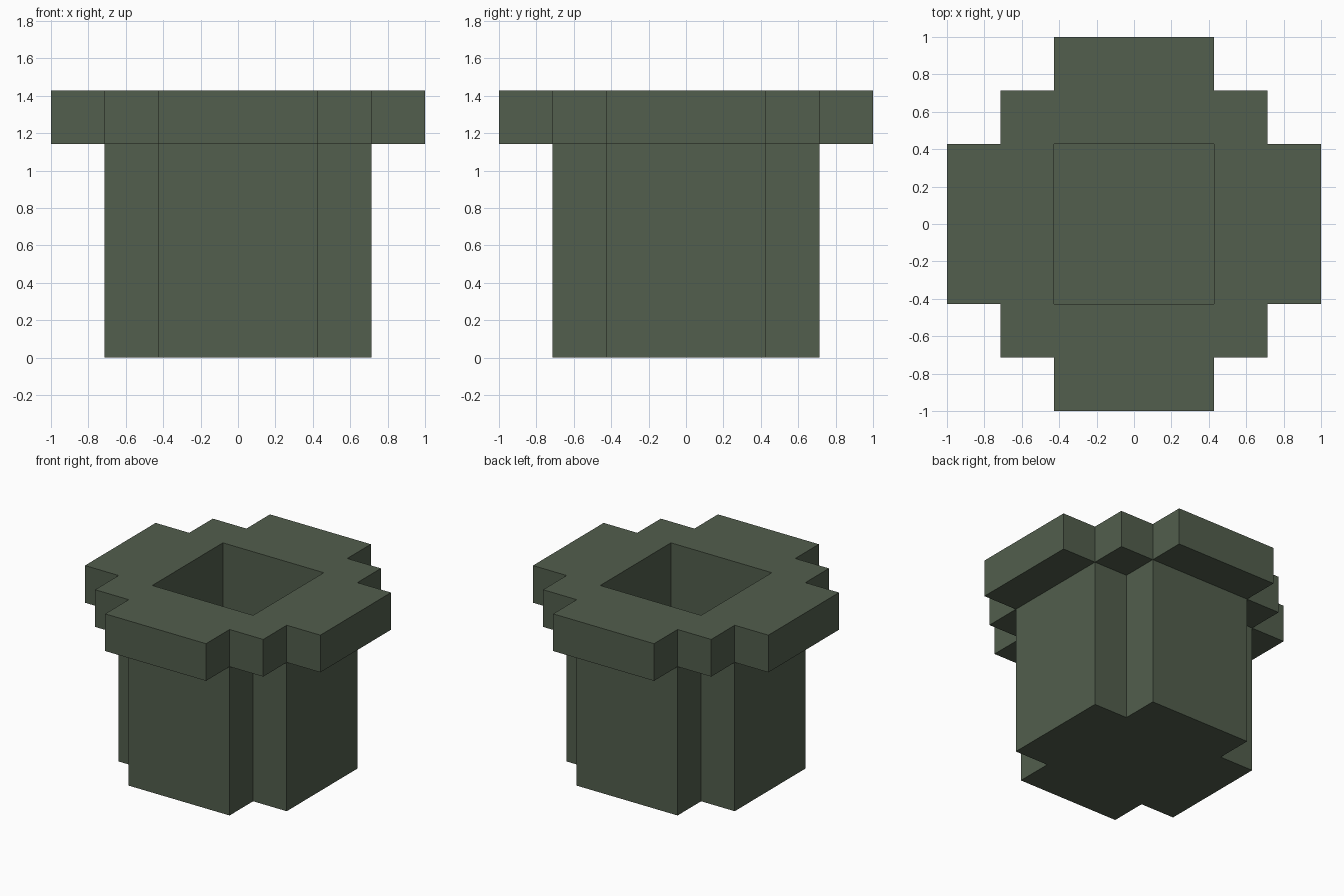
import bpy
import bmesh
from mathutils import Vector

if "Cube" in bpy.data.objects:
    bpy.data.objects.remove(bpy.data.objects["Cube"], do_unlink=True)

U = 2 / 7      # block size: the pot is 7 blocks wide and 5 high
HEIGHT = 5

# Dark green material
green = bpy.data.materials.new("dark_green")
green.use_nodes = True
color = (0.084, 0.112, 0.074, 1)
green.diffuse_color = color
bsdf = next(n for n in green.node_tree.nodes if n.type == "BSDF_PRINCIPLED")
bsdf.inputs["Base Color"].default_value = color
bsdf.inputs["Roughness"].default_value = 0.9


def filled(i, j, k):
    """True where the stepped pot has a solid block."""
    near, far = sorted((abs(i), abs(j)))
    if not 0 <= k < HEIGHT:
        return False
    if k > 0 and far <= 1:                        # square opening above the floor
        return False
    if k == HEIGHT - 1:                           # wide stepped rim
        return far <= 2 or (far == 3 and near <= 1)
    return far <= 2 and near <= 1                 # cross-shaped body


# Outer skin: one quad wherever a solid block meets empty space
bm = bmesh.new()
directions = [Vector(d) for d in
              ((1, 0, 0), (-1, 0, 0), (0, 1, 0), (0, -1, 0), (0, 0, 1), (0, 0, -1))]
for i in range(-3, 4):
    for j in range(-3, 4):
        for k in range(HEIGHT):
            if not filled(i, j, k):
                continue
            center = Vector((i, j, k + 0.5))
            for d in directions:
                if filled(i + int(d.x), j + int(d.y), k + int(d.z)):
                    continue
                a = Vector((d.y, d.z, d.x))
                b = d.cross(a)
                corners = [center + (d + a * s + b * t) / 2
                           for s, t in ((-1, -1), (1, -1), (1, 1), (-1, 1))]
                bm.faces.new([bm.verts.new(c * U) for c in corners])
bmesh.ops.remove_doubles(bm, verts=bm.verts, dist=0.001)

# Merge flat panels; the ring-shaped top keeps its grid
bm.normal_update()
edges = [e for e in bm.edges if all(f.normal.z < 0.5 for f in e.link_faces)]
verts = [v for v in bm.verts if all(f.normal.z < 0.5 for f in v.link_faces)]
bmesh.ops.dissolve_limit(bm, angle_limit=0.02, verts=verts, edges=edges)

mesh = bpy.data.meshes.new("stepped_pot")
bm.to_mesh(mesh)
bm.free()
mesh.materials.append(green)
pot = bpy.data.objects.new("stepped_pot", mesh)
bpy.context.collection.objects.link(pot)
